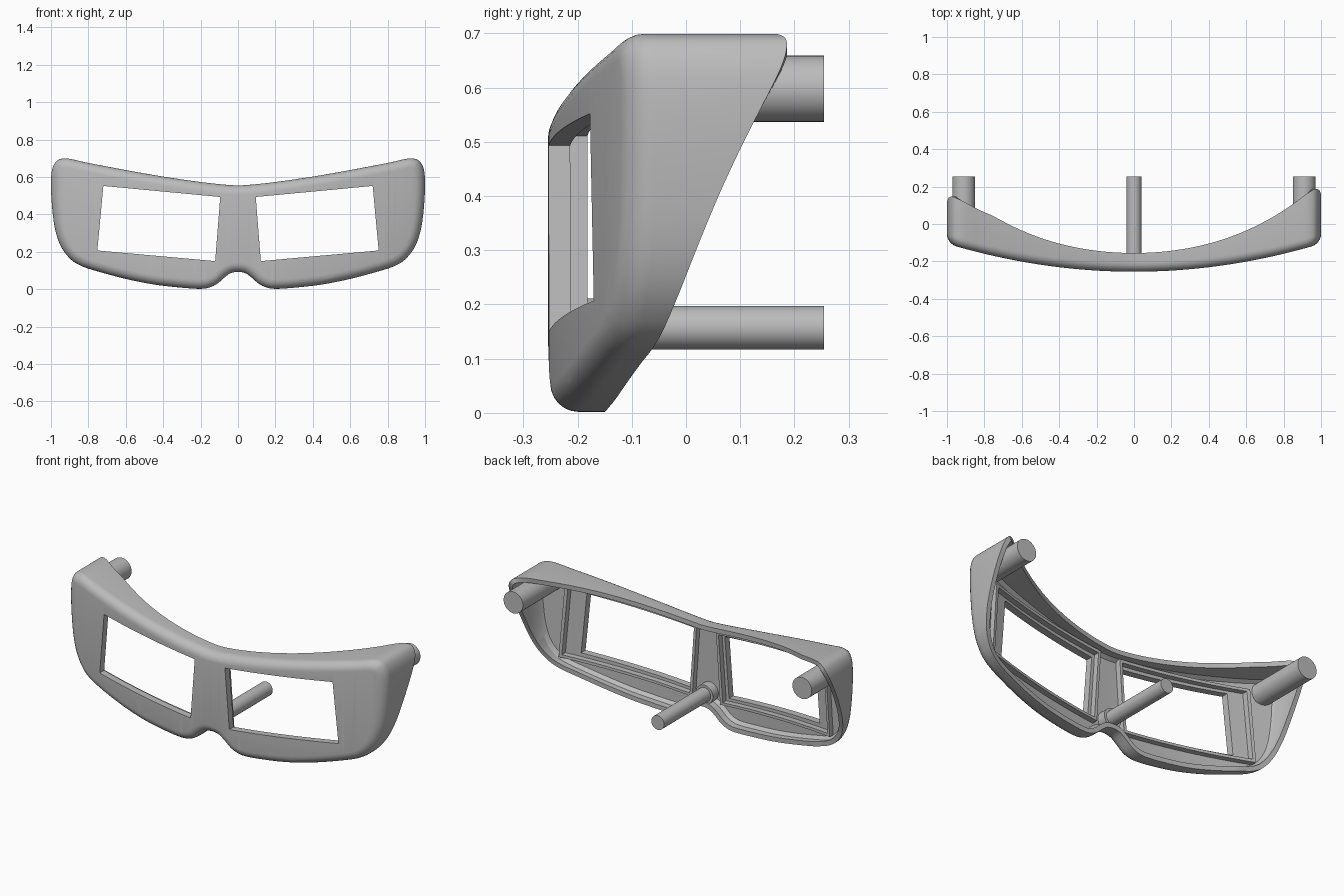
import bpy, bmesh, math
from mathutils import Vector, Matrix

cube = bpy.data.objects.get("Cube")
if cube:
    bpy.data.objects.remove(cube, do_unlink=True)

grey = bpy.data.materials.new("plain_grey")
grey.use_nodes = True
colour = (0.5, 0.5, 0.5, 1)
grey.diffuse_color = colour
grey.node_tree.nodes["Principled BSDF"].inputs["Base Color"].default_value = colour


def front(x):
    """Depth of the bowed front surface."""
    return -0.255 + 0.15 * x * x


def back(x, z):
    """Depth of the swept rear edge."""
    y = -0.155 + (0.12 + 0.1 * z + 0.37 * z * z) * x * x
    return y - 0.04 * min(1, max(0, (-x - 0.75) / 0.2))


def finish(name, bm, smooth=True):
    bmesh.ops.recalc_face_normals(bm, faces=bm.faces)
    mesh = bpy.data.meshes.new(name)
    bm.to_mesh(mesh)
    bm.free()
    mesh.materials.append(grey)
    obj = bpy.data.objects.new(name, mesh)
    bpy.context.collection.objects.link(obj)
    if smooth:
        shade(obj)
    return obj


def activate(obj):
    bpy.ops.object.select_all(action='DESELECT')
    obj.select_set(True)
    bpy.context.view_layer.objects.active = obj


def shade(obj):
    activate(obj)
    bpy.ops.object.shade_smooth_by_angle(angle=math.radians(32))


def loft(bm, rings, closed=False):
    """Skin rings of points; cap the ends unless closed into a loop."""
    loops = [[bm.verts.new(p) for p in ring] for ring in rings]
    pairs = list(zip(loops, loops[1:]))
    if closed:
        pairs.append((loops[-1], loops[0]))
    n = len(loops[0])
    for a, b in pairs:
        for i in range(n):
            j = (i + 1) % n
            bm.faces.new((a[i], a[j], b[j], b[i]))
    if not closed:
        caps = [bm.faces.new(loops[0]), bm.faces.new(loops[-1])]
        bmesh.ops.triangulate(bm, faces=caps)


# Half outline, from nose notch round the temple to the brow
half = [(0, .092), (.04, .085), (.075, .06), (.11, .03), (.15, .01), (.2, .002),
        (.3, .008), (.45, .025), (.6, .055), (.75, .095), (.84, .125), (.9, .165),
        (.95, .235), (.98, .33), (.995, .45), (1, .56), (.995, .635), (.975, .68),
        (.945, .697), (.9, .697), (.8, .675), (.6, .637), (.4, .602), (.2, .573),
        (.06, .558), (0, .555)]
control = [Vector(p) for p in half + [(-x, z) for x, z in half[-2:0:-1]]]


def spline(pts, steps=4):
    out, n = [], len(pts)
    for i in range(n):
        a, b, c, d = (pts[(i + k) % n] for k in (-1, 0, 1, 2))
        for s in range(steps):
            t = s / steps
            out.append(0.5 * (2 * b + (c - a) * t + (2 * a - 5 * b + 4 * c - d) * t * t
                              + (3 * b - a - 3 * c + d) * t ** 3))
    return out


outline = spline(control)
count = len(outline)
normals = []
for i in range(count):
    t = (outline[(i + 1) % count] - outline[i - 1]).normalized()
    normals.append(Vector((-t.y, t.x)))
for _ in range(3):
    normals = [(normals[i - 1] + normals[i] + normals[(i + 1) % count]).normalized()
               for i in range(count)]


def ring(inset, depth=None):
    """Outline moved inward; without a depth it lies on the rear edge."""
    pts = []
    for p, n in zip(outline, normals):
        q = p + n * inset
        pts.append((q.x, back(*p) - front(q.x) if depth is None else depth, q.y))
    return pts


# Hollow shell with rounded front edge, built flat and then bowed
radius, wall = 0.05, 0.026
rings = []
for k in range(7):
    a = k / 6 * math.pi / 2
    rings.append(ring(radius * (1 - math.sin(a)), radius * (1 - math.cos(a))))
rings += [ring(0), ring(wall), ring(wall, 0.06), ring(wall + 0.015, 0.04)]
bm = bmesh.new()
loft(bm, rings)
for k in range(-15, 16):
    bmesh.ops.bisect_plane(bm, geom=bm.verts[:] + bm.edges[:] + bm.faces[:], dist=1e-5,
                           plane_co=(k * 0.06 + 0.003, 0, 0), plane_no=(1, 0, 0))
for v in bm.verts:
    v.co.y += front(v.co.x)
shell = finish("goggle_shell", bm, smooth=False)

# Window corners: inner bottom, outer bottom, outer top, inner top
window = [(.122, .15), (.752, .207), (.72, .552), (.095, .493)]


def grown(edge, outer):
    (a, b), (c, d), (e, f), (g, h) = window
    return [(a - edge, b - edge), (c + outer, d - edge + outer * .05),
            (e + outer, f + edge + outer * .05), (g - edge, h + edge)]


def window_ring(corners, side, depth, bowed=True, steps=10):
    pts = []
    for i in range(4):
        a, b = Vector(corners[i]), Vector(corners[(i + 1) % 4])
        for s in range(steps):
            p = a.lerp(b, s / steps)
            pts.append((side * p.x, depth + (front(p.x) if bowed else 0), p.y))
    return pts


for side, word in ((1, "left"), (-1, "right")):
    # Window opening
    bm = bmesh.new()
    loft(bm, [window_ring(window, side, y, False, 1) for y in (-0.5, 0.2)])
    cutter = finish("window_cutter", bm, smooth=False)
    cutter.hide_render = True
    mod = shell.modifiers.new("window", 'BOOLEAN')
    mod.operation, mod.solver, mod.object = 'DIFFERENCE', 'EXACT', cutter
    activate(shell)
    bpy.ops.object.modifier_apply(modifier=mod.name)
    bpy.data.objects.remove(cutter, do_unlink=True)

    # Raised lens rim behind the opening
    bm = bmesh.new()
    inside, outside = grown(0.018, 0.085), grown(0.034, 0.102)
    loft(bm, [window_ring(c, side, d) for c, d in
              ((outside, .03), (outside, .072), (inside, .072), (inside, .03))], closed=True)
    finish(word + "_lens_rim", bm)
shade(shell)


def peg(name, x, z, r, y0, y1):
    bm = bmesh.new()
    bmesh.ops.create_cone(bm, cap_ends=True, segments=40, radius1=r, radius2=r, depth=y1 - y0,
                          matrix=Matrix.Translation((x, (y0 + y1) / 2, z))
                          @ Matrix.Rotation(math.pi / 2, 4, 'X'))
    finish(name, bm)


# Mounting pegs
peg("left_peg", .91, .598, .061, -.10, .255)
peg("right_peg", -.91, .598, .061, -.10, .255)
peg("nose_peg", 0, .157, .04, -.22, .255)
peg("nose_peg_collar", 0, .157, .054, -.22, -.165)
